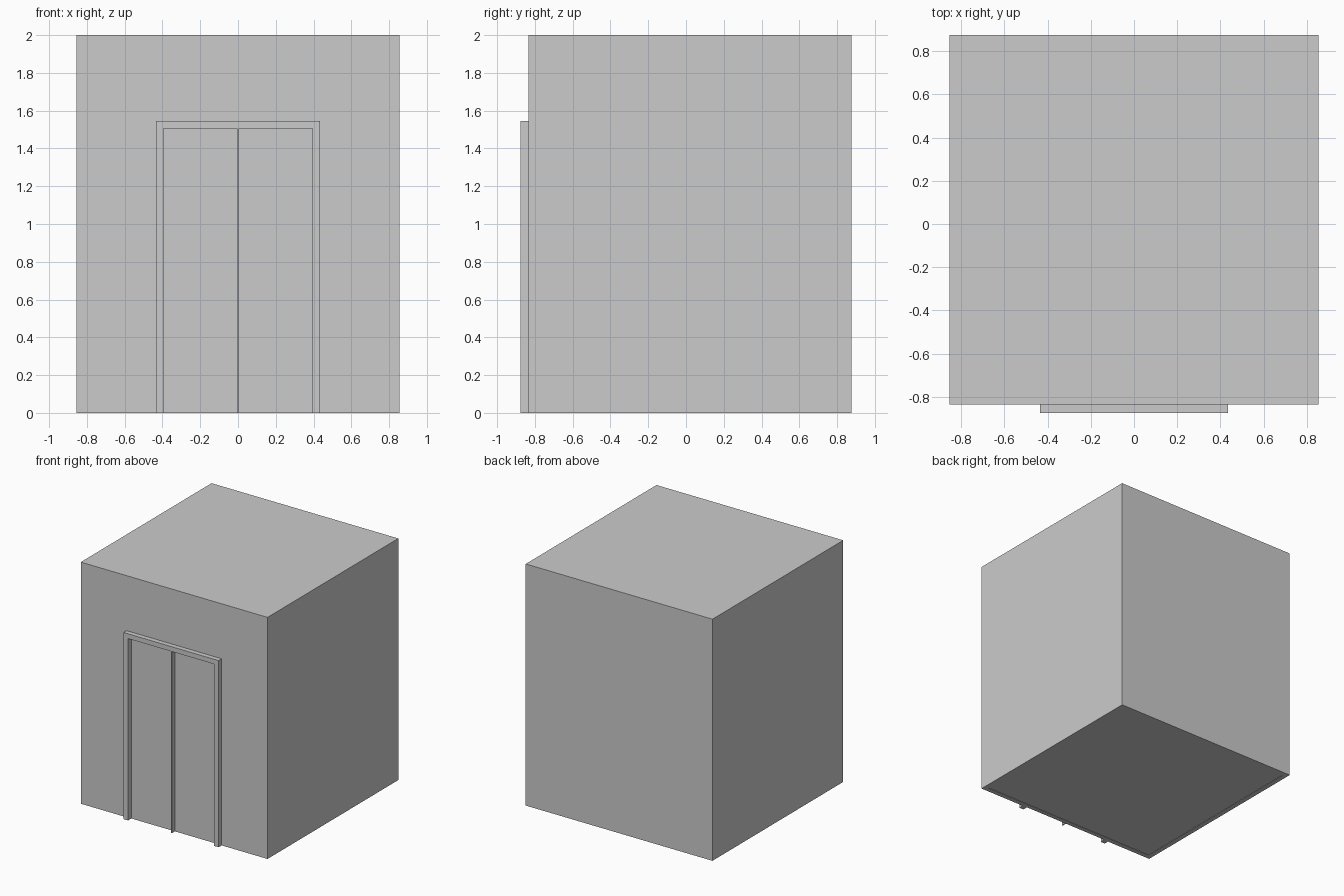
import bpy, bmesh

if "Cube" in bpy.data.objects:
    bpy.data.objects.remove(bpy.data.objects["Cube"])

W, H = 0.855, 2.0            # half width, height
YF, YB = -0.835, 0.875       # front and back of the cabin
T = 0.04                     # wall thickness
DW, DH = 0.395, 1.505        # door half width, door height


def prism_y(name, pts, y0, y1):
    """Extrude an (x, z) outline along y."""
    bm = bmesh.new()
    face = bm.faces.new([bm.verts.new((x, y0, z)) for x, z in pts])
    ext = bmesh.ops.extrude_face_region(bm, geom=[face])
    verts = [g for g in ext["geom"] if isinstance(g, bmesh.types.BMVert)]
    bmesh.ops.translate(bm, verts=verts, vec=(0, y1 - y0, 0))
    bmesh.ops.recalc_face_normals(bm, faces=bm.faces)
    me = bpy.data.meshes.new(name)
    bm.to_mesh(me)
    bm.free()
    ob = bpy.data.objects.new(name, me)
    bpy.context.collection.objects.link(ob)
    return ob


def box(name, x0, x1, y0, y1, z0, z1):
    return prism_y(name, [(x0, z0), (x1, z0), (x1, z1), (x0, z1)], y0, y1)


def arch(half, top, inner_half, inner_top):
    """Upside-down U outline, open at the floor."""
    return [(-half, 0), (-half, top), (half, top), (half, 0),
            (inner_half, 0), (inner_half, inner_top),
            (-inner_half, inner_top), (-inner_half, 0)]


# Cabin shell: side walls with roof, back wall, front wall around the doorway
prism_y("side_walls_and_roof", arch(W, H, W - T, H - T), YF, YB)
box("back_wall", -W + T, W - T, YB - T, YB, 0, H - T)
prism_y("front_wall", arch(W - T, H - T, DW, DH), YF, YF + T)

# Floor sheet just above the wall bottoms
bpy.ops.mesh.primitive_plane_add(size=1, location=(0, (YF + YB) / 2, 0.003))
floor = bpy.context.object
floor.name = "floor"
floor.scale = (2 * (W - T), YB - YF - 2 * T, 1)

# Raised door frame
prism_y("door_frame", arch(0.435, 1.545, DW, DH), -0.875, YF)

# Sliding doors and the thin centre strip between them
for side, name in ((-1, "left_door"), (1, "right_door")):
    xs = sorted((side * 0.004, side * DW))
    box(name, xs[0], xs[1], YF + 0.003, YF + T, 0, DH)
box("centre_strip", -0.004, 0.004, -0.87, YF + T, 0, DH)
